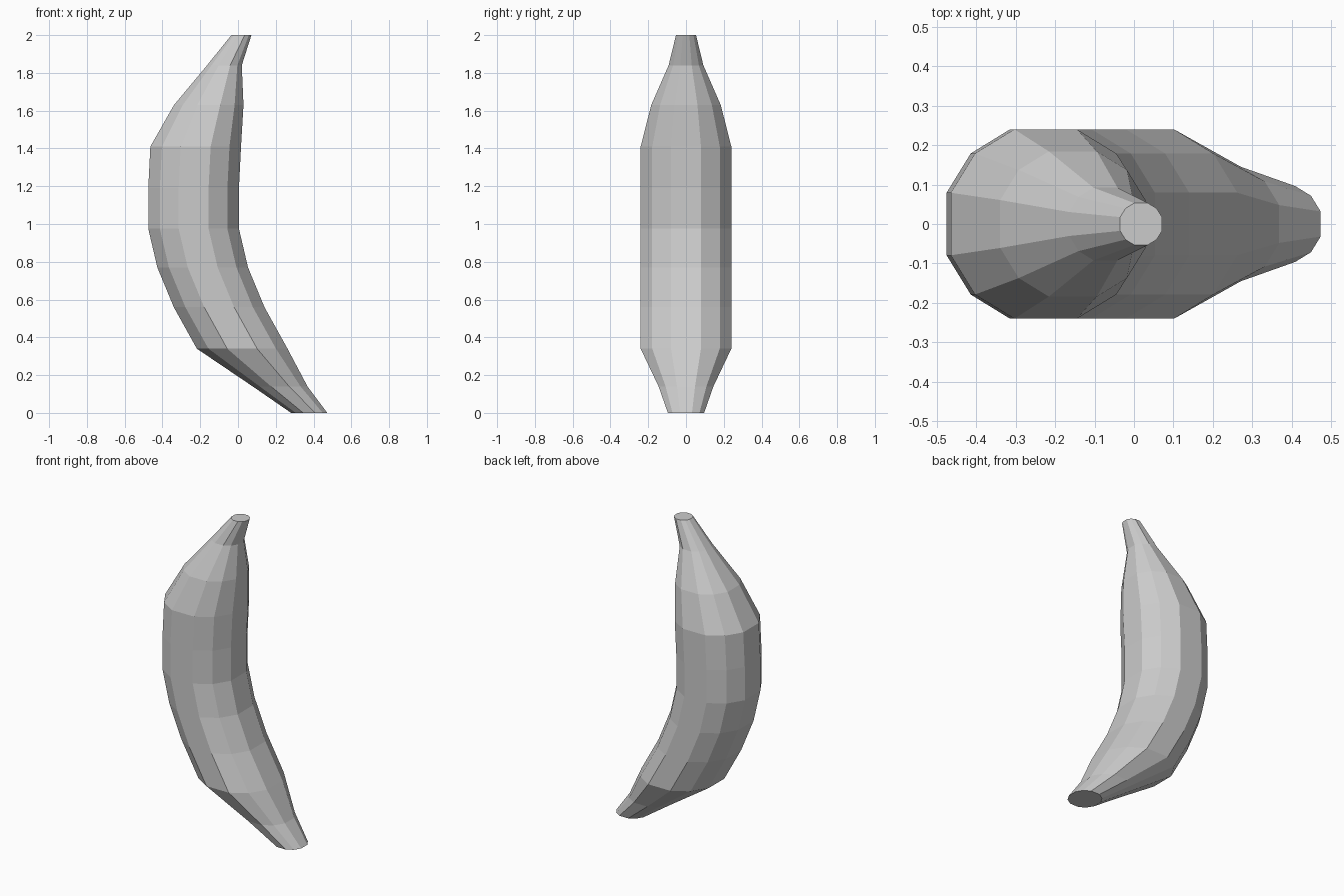
import bpy, bmesh

if "Cube" in bpy.data.objects:
    bpy.data.objects.remove(bpy.data.objects["Cube"])

# Rings along the fruit: height, centre x, half width
RINGS = [
    (0.0, 0.377, 0.096), (0.14, 0.223, 0.145), (0.34, 0.022, 0.24),
    (0.56, -0.10, 0.24), (0.77, -0.187, 0.24), (0.975, -0.235, 0.24),
    (1.19, -0.235, 0.24), (1.41, -0.224, 0.24), (1.63, -0.155, 0.184),
    (1.84, -0.072, 0.092), (2.0, 0.018, 0.053),
]

# Twelve-sided rounded-square section, one quarter rotated four times
QUARTER = [(1.0, 0.33), (0.745, 0.745), (0.33, 1.0)]
section = []
for turn in range(4):
    for x, y in QUARTER:
        for _ in range(turn):
            x, y = -y, x
        section.append((x, y))

# Skin bridged between rings, with flat ends
bm = bmesh.new()
loops = [[bm.verts.new((cx + r * x, r * y, z)) for x, y in section]
         for z, cx, r in RINGS]
n = len(section)
for low, high in zip(loops, loops[1:]):
    for i in range(n):
        j = (i + 1) % n
        bm.faces.new((low[i], low[j], high[j], high[i]))
bm.faces.new(loops[0][::-1])
bm.faces.new(loops[-1])
bmesh.ops.recalc_face_normals(bm, faces=bm.faces)

mesh = bpy.data.meshes.new("banana")
bm.to_mesh(mesh)
bm.free()
banana = bpy.data.objects.new("banana", mesh)
bpy.context.collection.objects.link(banana)
